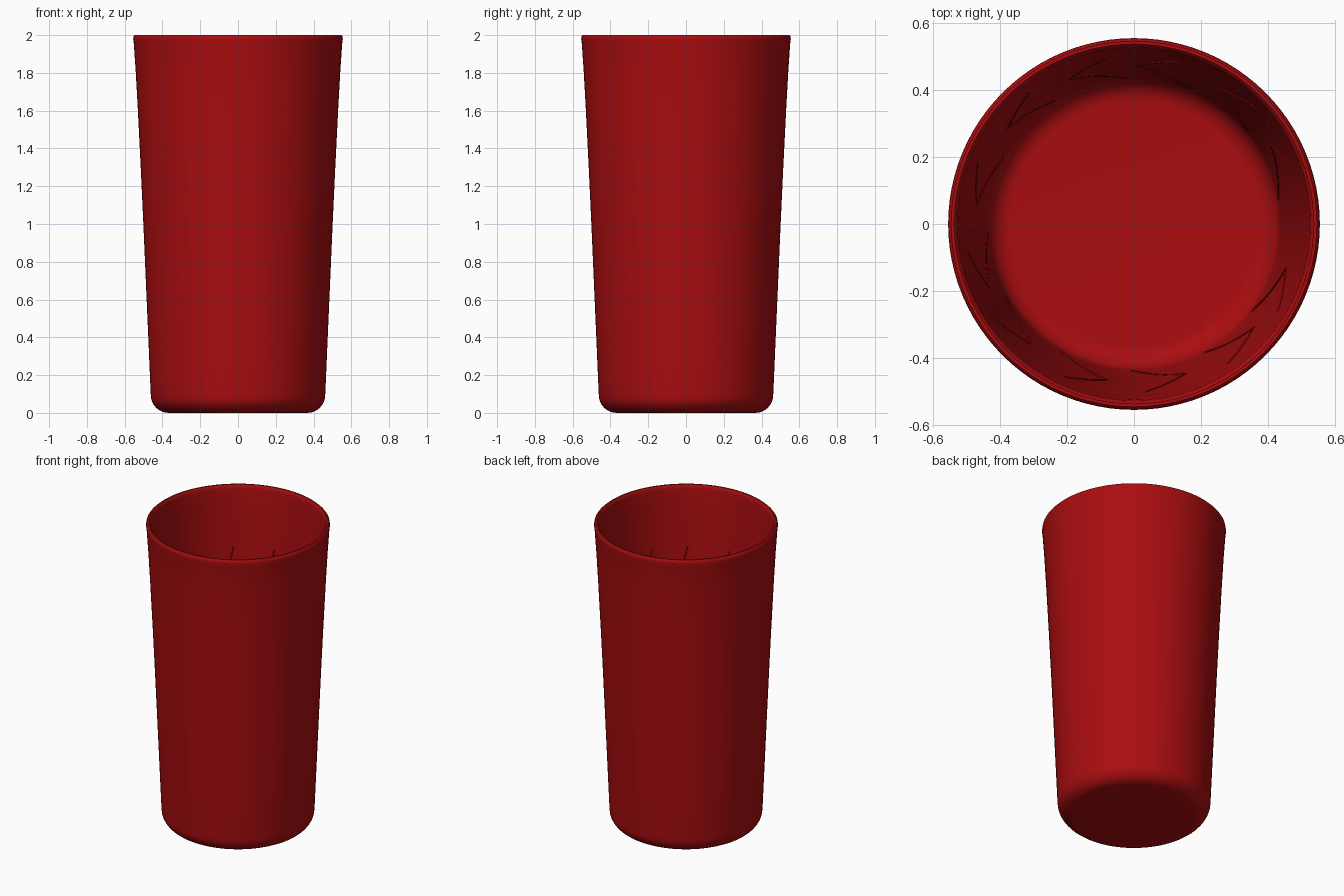
import bpy
import bmesh
from math import sin, cos, radians, pi

cube = bpy.data.objects.get("Cube")
if cube:
    bpy.data.objects.remove(cube)

red = bpy.data.materials.new("deep red plastic")
red.use_nodes = True
red.diffuse_color = (0.4, 0.004, 0.005, 1)
red.node_tree.nodes["Principled BSDF"].inputs["Base Color"].default_value = red.diffuse_color

SEGMENTS = 96
WALL = 0.027
FLOOR = 0.035
# outer wall as (radius, height), from the base fillet to the rim
OUTER = [(0.462, 0.1), (0.475, 0.4), (0.501, 1.0), (0.515, 1.3), (0.53, 1.6), (0.541, 1.8), (0.552, 1.96)]


def outer_radius(z):
    for (r0, z0), (r1, z1) in zip(OUTER, OUTER[1:]):
        if z <= z1:
            return r0 + (r1 - r0) * (z - z0) / (z1 - z0)
    return OUTER[-1][0]


def fillet(r, z, size):
    """Quarter round from a flat floor up into the wall."""
    steps = 8
    return [(r - size + size * sin(i * pi / 2 / steps), z + size - size * cos(i * pi / 2 / steps))
            for i in range(steps)]


def lathe(name, profile):
    bm = bmesh.new()
    verts = [bm.verts.new((r, 0, z)) for r, z in profile]
    edges = [bm.edges.new(pair) for pair in zip(verts, verts[1:])]
    bmesh.ops.spin(bm, geom=verts + edges, cent=(0, 0, 0), axis=(0, 0, 1),
                   angle=2 * pi, steps=SEGMENTS)
    bmesh.ops.remove_doubles(bm, verts=bm.verts, dist=0.0001)
    bmesh.ops.recalc_face_normals(bm, faces=bm.faces)
    mesh = bpy.data.meshes.new(name)
    bm.to_mesh(mesh)
    bm.free()
    obj = bpy.data.objects.new(name, mesh)
    bpy.context.collection.objects.link(obj)
    mesh.materials.append(red)
    bpy.ops.object.select_all(action="DESELECT")
    obj.select_set(True)
    bpy.context.view_layer.objects.active = obj
    bpy.ops.object.shade_smooth_by_angle(angle=radians(40))
    return obj


# cup body: underside, outer wall, rounded rim, inner wall, floor
rim = [(0.555, 1.98), (0.553, 1.993), (0.546, 2.0), (0.537, 2.0), (0.53, 1.993), (0.527, 1.98)]
inner = [(r - WALL, z) for r, z in reversed(OUTER)]
inner_fillet = list(reversed(fillet(OUTER[0][0] - WALL, FLOOR, 0.07)))
profile = [(0, 0)] + fillet(0.462, 0, 0.095) + OUTER + rim + inner + inner_fillet + [(0, FLOOR)]
lathe("cup_body", profile)

# fine V-shaped ridges around the inner wall
curve = bpy.data.curves.new("inner_ridges", "CURVE")
curve.dimensions = "3D"
curve.bevel_depth = 0.004
curve.bevel_resolution = 1
curve.use_fill_caps = True
curve.materials.append(red)


def ridge(points):
    spline = curve.splines.new("POLY")
    spline.points.add(len(points) - 1)
    for point, (angle, z) in zip(spline.points, points):
        r = outer_radius(z) - WALL
        a = radians(angle)
        point.co = (r * cos(a), r * sin(a), z, 1)


for tip in (89, 59, 30, -16, -41, -71, -100, -131, -156, 173, 143, 114):
    lower = [(tip - 20 * (1 - i / 8), 0.2 + 0.1 * i) for i in range(8)]
    upper = [(tip - 15 * i / 6, 1.0 + 0.1 * i) for i in range(7)]
    ridge(lower + upper)

bpy.context.collection.objects.link(bpy.data.objects.new("inner_ridges", curve))
